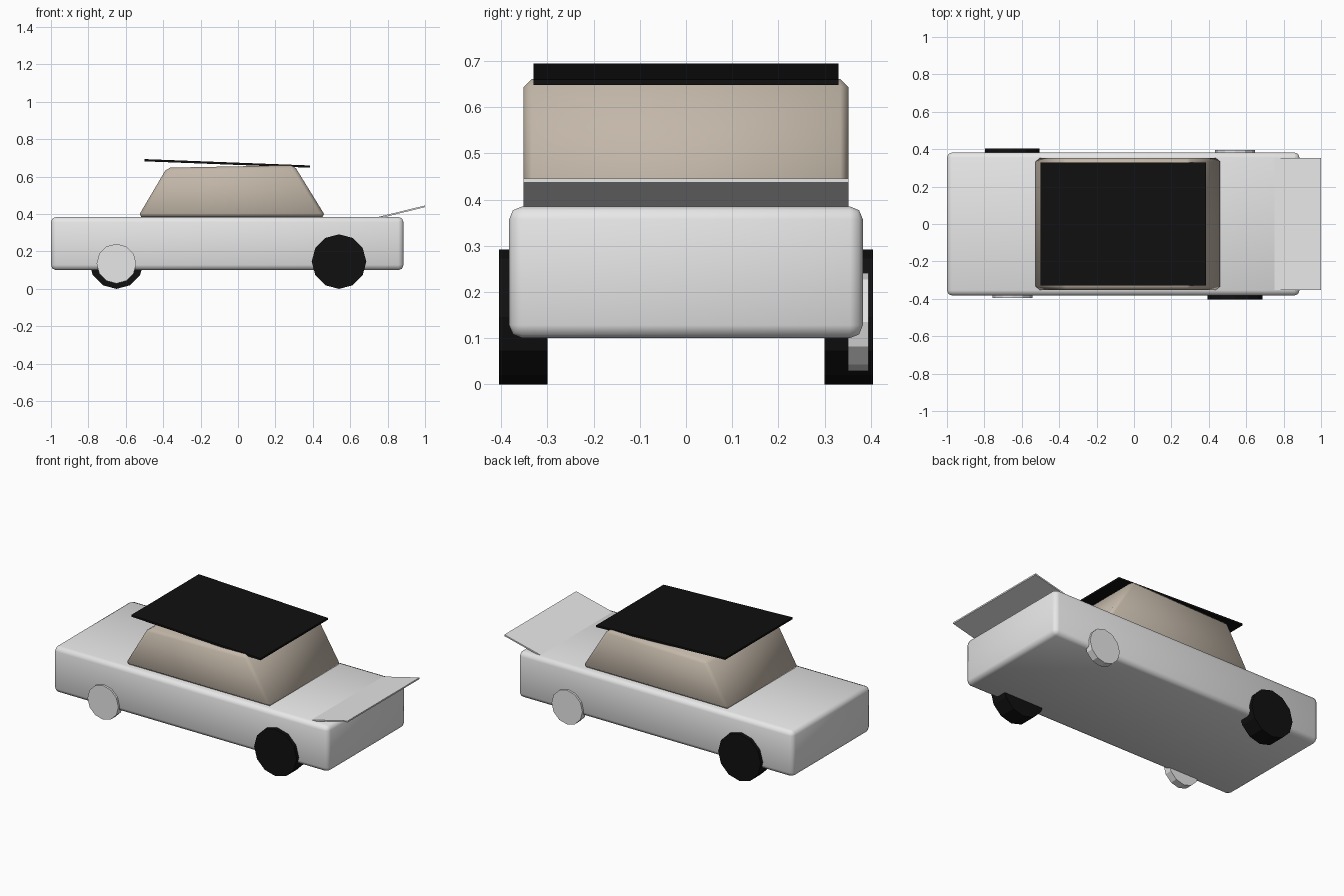
import bpy, bmesh, math
from mathutils import Matrix

default = bpy.data.objects.get("Cube")
if default:
    bpy.data.objects.remove(default, do_unlink=True)


def material(name, rgb):
    m = bpy.data.materials.new(name)
    m.use_nodes = True
    color = (*rgb, 1)
    m.diffuse_color = color
    m.node_tree.nodes["Principled BSDF"].inputs["Base Color"].default_value = color
    return m


grey = material("light_grey", (0.8, 0.8, 0.8))
tan = material("tan", (0.54, 0.47, 0.39))
black = material("black", (0.005, 0.005, 0.005))


def finish(name, bm, mat, smooth=False):
    bmesh.ops.recalc_face_normals(bm, faces=bm.faces)
    mesh = bpy.data.meshes.new(name)
    bm.to_mesh(mesh)
    bm.free()
    mesh.materials.append(mat)
    for p in mesh.polygons:
        p.use_smooth = smooth
    ob = bpy.data.objects.new(name, mesh)
    bpy.context.collection.objects.link(ob)
    return ob


def side_prism(name, profile, half_width, mat, bevel=0, segments=1):
    """Extrude an (x, z) side profile across the car's width."""
    bm = bmesh.new()
    face = bm.faces.new([bm.verts.new((x, -half_width, z)) for x, z in profile])
    ext = bmesh.ops.extrude_face_region(bm, geom=[face])["geom"]
    moved = [v for v in ext if isinstance(v, bmesh.types.BMVert)]
    bmesh.ops.translate(bm, verts=moved, vec=(0, 2 * half_width, 0))
    ob = finish(name, bm, mat, smooth=bevel > 0)
    if bevel:
        mod = ob.modifiers.new("rounded_edges", "BEVEL")
        mod.width = bevel
        mod.segments = segments
        mod.limit_method = "NONE"
    return ob


def disc(name, x, y, z, radius, depth, mat):
    bm = bmesh.new()
    place = Matrix.Translation((x, y, z)) @ Matrix.Rotation(math.pi / 2, 4, "X")
    bmesh.ops.create_cone(bm, cap_ends=True, segments=12, radius1=radius,
                          radius2=radius, depth=depth, matrix=place)
    finish(name, bm, mat)


# Body and cabin
side_prism("body", [(-1, 0.1), (0.885, 0.1), (0.885, 0.385), (-1, 0.385)],
           0.383, grey, 0.028, 2)
side_prism("cabin", [(-0.535, 0.385), (0.47, 0.385), (0.3, 0.661), (-0.38, 0.648)],
           0.352, tan, 0.018)

# Overhanging roof panel and rear spoiler
side_prism("roof_panel", [(-0.5, 0.682), (0.385, 0.648), (0.385, 0.66), (-0.5, 0.694)],
           0.33, black)
side_prism("spoiler", [(0.75, 0.376), (1, 0.437), (1, 0.446), (0.75, 0.385)],
           0.352, grey)

# Tyres and hub discs sit on opposite diagonals
for side, tyre_x, hub_x, label in ((-1, 0.54, -0.65, "right"), (1, -0.65, 0.54, "left")):
    disc("tyre_" + label, tyre_x, side * 0.352, 0.146, 0.146, 0.105, black)
    disc("hub_" + label, hub_x, side * 0.373, 0.135, 0.106, 0.045, grey)
